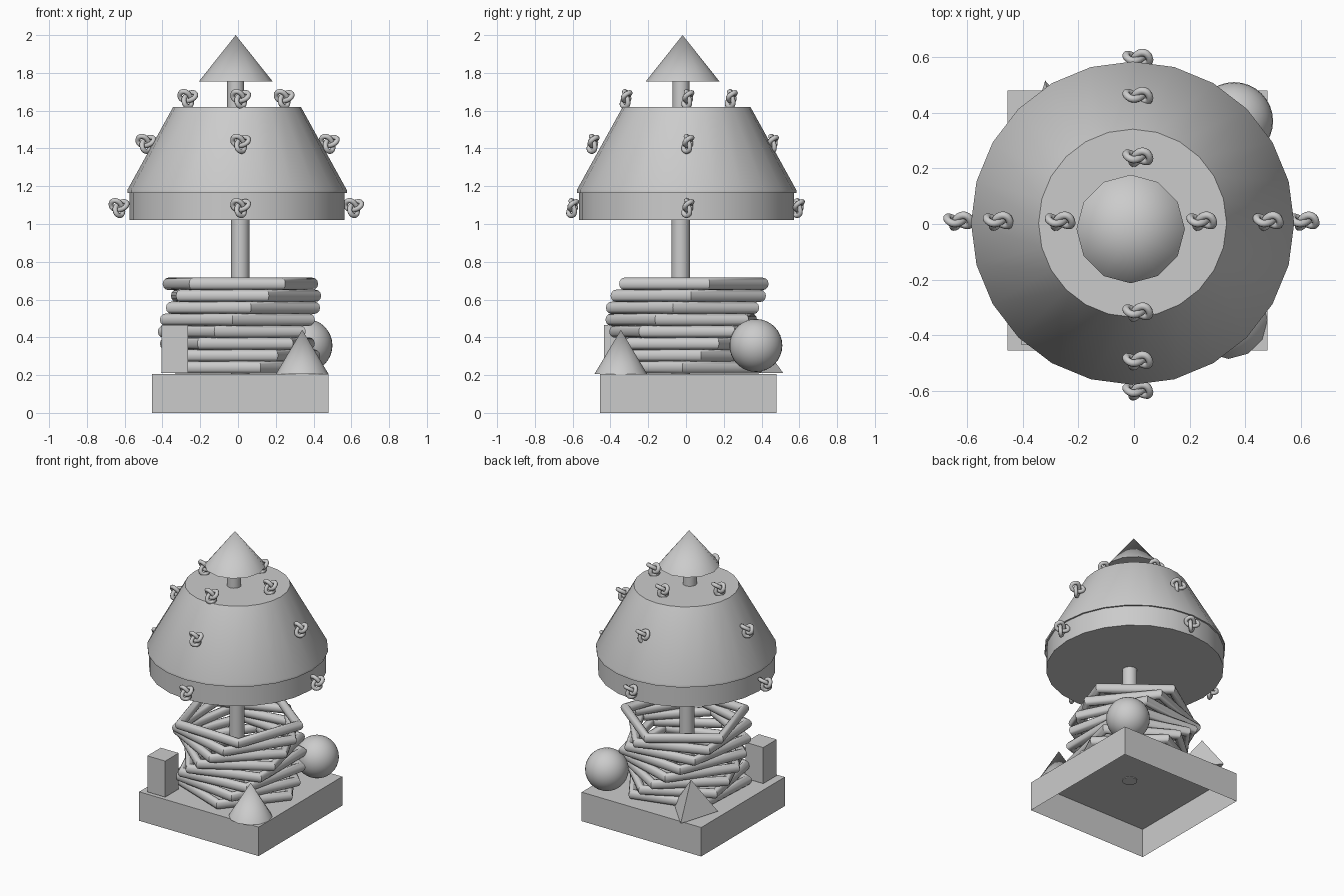
import bpy
import bmesh
from math import sin, cos, pi, radians
from mathutils import Matrix, Vector

cube = bpy.data.objects.get("Cube")
if cube:
    bpy.data.objects.remove(cube)

GREY = (0.6, 0.6, 0.6, 1)
grey = bpy.data.materials.new("plain_grey")
grey.use_nodes = True
grey.diffuse_color = GREY
grey.node_tree.nodes["Principled BSDF"].inputs["Base Color"].default_value = GREY


def place(name, mesh, location=(0, 0, 0)):
    ob = bpy.data.objects.new(name, mesh)
    ob.location = location
    bpy.context.collection.objects.link(ob)
    return ob


def finish(name, bm, location=(0, 0, 0), smooth=True):
    bmesh.ops.recalc_face_normals(bm, faces=bm.faces)
    mesh = bpy.data.meshes.new(name)
    bm.to_mesh(mesh)
    bm.free()
    mesh.materials.append(grey)
    if smooth:
        mesh.shade_smooth()
        mesh.set_sharp_from_angle(angle=radians(35))
    return place(name, mesh, location)


def box(name, low, high, open_bottom=False):
    low, high = Vector(low), Vector(high)
    bm = bmesh.new()
    bmesh.ops.create_cube(bm, size=1, matrix=Matrix.Diagonal((*(high - low), 1)))
    if open_bottom:
        bottom = min(bm.faces, key=lambda f: f.calc_center_median().z)
        bmesh.ops.delete(bm, geom=[bottom], context='FACES_ONLY')
    return finish(name, bm, (low + high) / 2, smooth=False)


def cone(name, x, y, z0, z1, r0, r1=0, sides=12, turn=0, smooth=True):
    bm = bmesh.new()
    bmesh.ops.create_cone(bm, cap_ends=True, segments=sides, radius1=r0, radius2=r1,
                          depth=z1 - z0, matrix=Matrix.Rotation(radians(turn), 4, 'Z'))
    bmesh.ops.remove_doubles(bm, verts=bm.verts, dist=0.0001)
    return finish(name, bm, (x, y, (z0 + z1) / 2), smooth)


def lathe(name, profile, sides, location):
    bm = bmesh.new()
    verts = [bm.verts.new((r, 0, z)) for r, z in profile]
    edges = [bm.edges.new(pair) for pair in zip(verts, verts[1:])]
    bmesh.ops.spin(bm, geom=verts + edges, cent=(0, 0, 0), axis=(0, 0, 1),
                   angle=2 * pi, steps=sides)
    bmesh.ops.remove_doubles(bm, verts=bm.verts, dist=0.0001)
    return finish(name, bm, location)


def ring(name, radius, tube, z, turn, corners=5, sides=12):
    bm = bmesh.new()
    loops = []
    for i in range(corners):
        a = radians(turn) + 2 * pi * i / corners
        loop = []
        for j in range(sides):
            b = 2 * pi * j / sides
            r = radius + tube * cos(b)
            loop.append(bm.verts.new((r * cos(a), r * sin(a), tube * sin(b))))
        loops.append(loop)
    for i in range(corners):
        p, q = loops[i], loops[(i + 1) % corners]
        for j in range(sides):
            k = (j + 1) % sides
            bm.faces.new((p[j], q[j], q[k], p[k]))
    return finish(name, bm, (0.008, 0.005, z))


# Open-bottomed base and the block, ball, cone and pyramid on its corners
box("base", (-0.455, -0.455, 0), (0.48, 0.48, 0.205), open_bottom=True)
box("corner_block", (-0.405, -0.435, 0.21), (-0.265, -0.285, 0.465))
cone("corner_cone", 0.34, -0.345, 0.205, 0.44, 0.14)
cone("corner_pyramid", -0.28, 0.345, 0.21, 0.445, 0.175, sides=3, turn=133, smooth=False)
bm = bmesh.new()
bmesh.ops.create_uvsphere(bm, u_segments=32, v_segments=16, radius=0.14)
finish("corner_ball", bm, (0.36, 0.37, 0.357))

# Twisting stack of five-sided rings
for i in range(8):
    ring(f"stack_ring_{i + 1}", 0.4, 0.033, 0.683 - 0.0632 * i, 16 - 13 * i)

# Poles, shade and top cone
cone("lower_pole", 0.012, -0.028, 0.2, 1.03, 0.048, 0.048, sides=24)
cone("upper_pole", -0.012, -0.026, 1.61, 1.78, 0.045, 0.045, sides=24)
lathe("shade", [(0, 1.02), (0.57, 1.02), (0.57, 1.163), (0.581, 1.163),
                (0.581, 1.18), (0.338, 1.62), (0, 1.62)], 24, (-0.005, 0.003, 0))
cone("top_cone", -0.012, -0.018, 1.755, 2.0, 0.195)

# Trefoil knot, swept once and shared by all copies
path = bpy.data.curves.new("knot_path", 'CURVE')
path.dimensions = '3D'
path.bevel_depth = 0.0135
path.bevel_resolution = 2
spline = path.splines.new('POLY')
STEPS = 48
spline.points.add(STEPS - 1)
spline.use_cyclic_u = True
tilt = Matrix.Rotation(radians(-12), 3, 'X')
for i, point in enumerate(spline.points):
    t = 2 * pi * i / STEPS
    p = Vector((sin(t) + 2 * sin(2 * t), -sin(3 * t), cos(t) - 2 * cos(2 * t)))
    point.co = (*(tilt @ p * 0.0155), 1)
helper = place("knot_helper", path)
bpy.context.view_layer.update()
knot = bpy.data.meshes.new_from_object(
    helper.evaluated_get(bpy.context.evaluated_depsgraph_get()))
bpy.data.objects.remove(helper)
knot.name = "knot"
knot.materials.clear()
knot.materials.append(grey)
knot.shade_smooth()

# Three tiers of knots: reach to left, right, back and front, then height
tiers = {"low": (0.612, -0.63, 0.595, -0.6, 1.09),
         "middle": (0.483, -0.488, 0.458, -0.492, 1.43),
         "high": (0.244, -0.266, 0.24, -0.317, 1.667)}
for tier, (left, right, back, front, z) in tiers.items():
    place(f"{tier}_left_knot", knot, (left, 0.01, z))
    place(f"{tier}_right_knot", knot, (right, 0.01, z))
    place(f"{tier}_back_knot", knot, (0.014, back, z))
    place(f"{tier}_front_knot", knot, (0.014, front, z))
